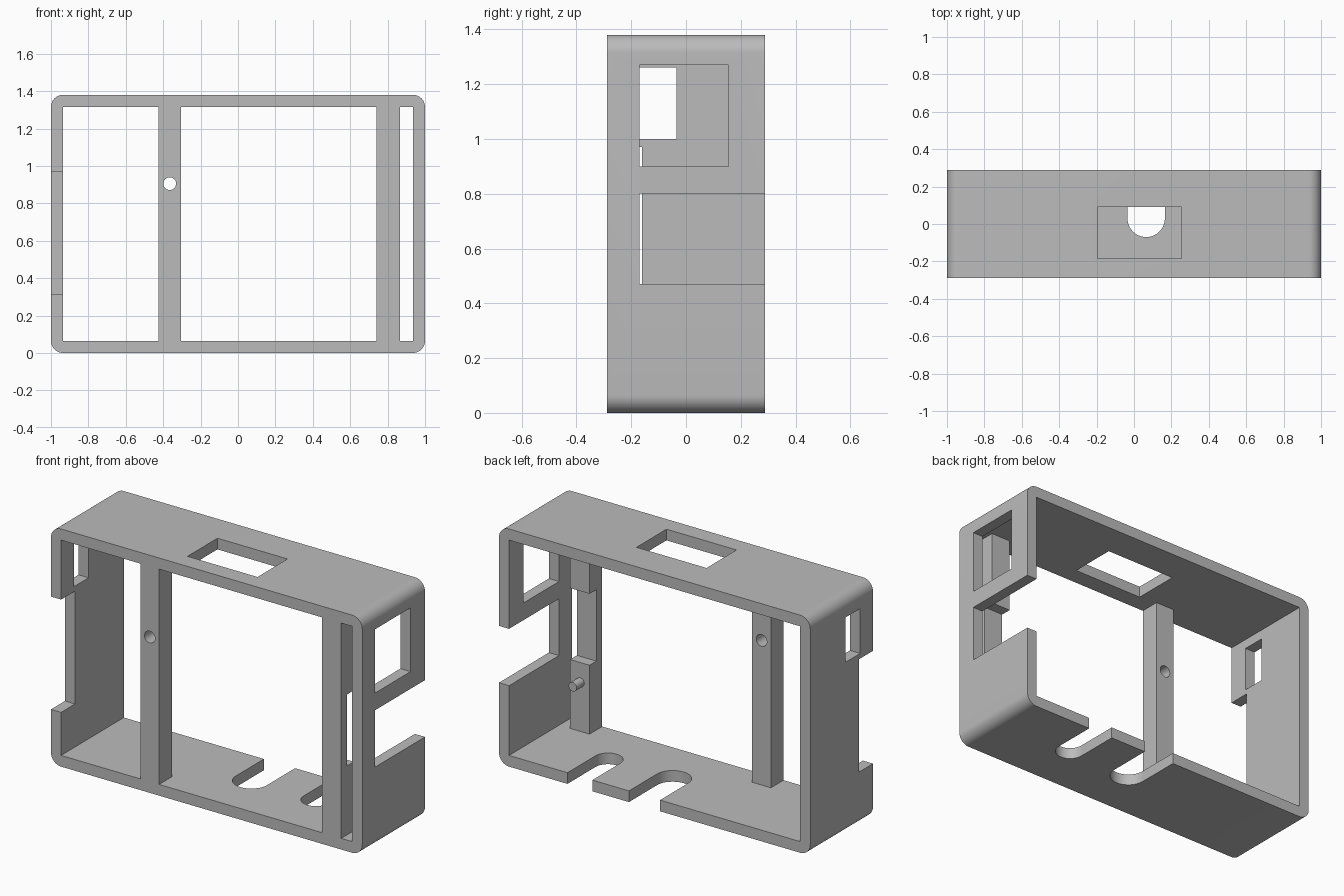
import bpy, bmesh, math
from mathutils import Matrix, Vector

cube = bpy.data.objects.get("Cube")
if cube:
    bpy.data.objects.remove(cube, do_unlink=True)

W, D, H = 2.0, 0.576, 1.38      # outer size
T = 0.065                       # wall thickness and corner radius
FRONT, BACK = -D / 2, D / 2
POST_BACK = -0.172

grey = bpy.data.materials.new("plain_grey")
grey.use_nodes = True
colour = (0.5, 0.5, 0.5, 1)
grey.diffuse_color = colour
grey.node_tree.nodes["Principled BSDF"].inputs["Base Color"].default_value = colour


def finish(name, bm):
    mesh = bpy.data.meshes.new(name)
    bm.to_mesh(mesh)
    bm.free()
    obj = bpy.data.objects.new(name, mesh)
    bpy.context.collection.objects.link(obj)
    mesh.materials.append(grey)
    return obj


def box(name, x, y, z, corner=0):
    """Box from (min, max) ranges; corner rounds the edges that run along y."""
    bm = bmesh.new()
    bmesh.ops.create_cube(bm, size=1)
    for v in bm.verts:
        v.co = Vector([r[0] if c < 0 else r[1] for c, r in zip(v.co, (x, y, z))])
    if corner:
        edges = [e for e in bm.edges if abs(e.verts[0].co.y - e.verts[1].co.y) > 0.1]
        bmesh.ops.bevel(bm, geom=edges, offset=corner, segments=10, profile=0.5, affect='EDGES')
    return finish(name, bm)


def rod(name, radius, centre, length, axis):
    bm = bmesh.new()
    turn = Matrix.Rotation(math.pi / 2, 4, 'X') if axis == 'Y' else Matrix()
    bmesh.ops.create_cone(bm, cap_ends=True, segments=40, radius1=radius, radius2=radius,
                          depth=length, matrix=Matrix.Translation(centre) @ turn)
    return finish(name, bm)


def cut(target, *cutters):
    bpy.context.view_layer.objects.active = target
    for cutter in cutters:
        mod = target.modifiers.new("cut", 'BOOLEAN')
        mod.operation, mod.solver, mod.object = 'DIFFERENCE', 'EXACT', cutter
        bpy.ops.object.modifier_apply(modifier=mod.name)
        bpy.data.objects.remove(cutter, do_unlink=True)


def smooth(obj):
    bpy.ops.object.select_all(action='DESELECT')
    obj.select_set(True)
    bpy.context.view_layer.objects.active = obj
    bpy.ops.object.shade_smooth_by_angle(angle=math.radians(30))


# Rounded frame, open at front and back
frame = box("frame", (-W / 2, W / 2), (FRONT, BACK), (0, H), corner=T)
cut(frame,
    box("opening", (-W / 2 + T, W / 2 - T), (-1, 1), (T, H - T)),
    # left wall: window, and slot open to the back
    box("left_window", (0.9, 1.1), (-0.17, 0.155), (0.9, 1.27)),
    box("left_slot", (0.9, 1.1), (-0.17, 1), (0.47, 0.80)),
    # right wall: small window, and notch open to the front
    box("right_window", (-1.1, -0.9), (-0.17, -0.035), (1.0, 1.26)),
    box("right_notch", (-1.1, -0.9), (-1, -0.16), (0.315, 0.97)),
    # top window
    box("top_window", (-0.195, 0.255), (-0.185, 0.09), (1.2, 1.5)))

# Round-ended cable slots in the floor, open to the back
for x, r in ((0.065, 0.1), (0.48, 0.08)):
    cut(frame,
        box("slot_side", (x - r, x + r), (0.03, 1), (-0.1, 0.2)),
        rod("slot_end", r, (x, 0.03, 0.05), 0.3, 'Z'))
smooth(frame)

# Right post with a screw hole
right_post = box("right_post", (-0.425, -0.305), (FRONT, POST_BACK), (T, H - T))
cut(right_post, rod("screw_hole", 0.034, (-0.365, -0.2, 0.905), 0.6, 'Y'))
smooth(right_post)

# Left post with a recess in its back
left_post = box("left_post", (0.74, 0.865), (FRONT, POST_BACK), (T, H - T))
cut(left_post, box("recess", (0.6, 1), (-0.235, 0), (0.465, 0.88)))

# Locating peg on the left post
smooth(rod("peg", 0.026, (0.8, POST_BACK + 0.03, 0.35), 0.08, 'Y'))
